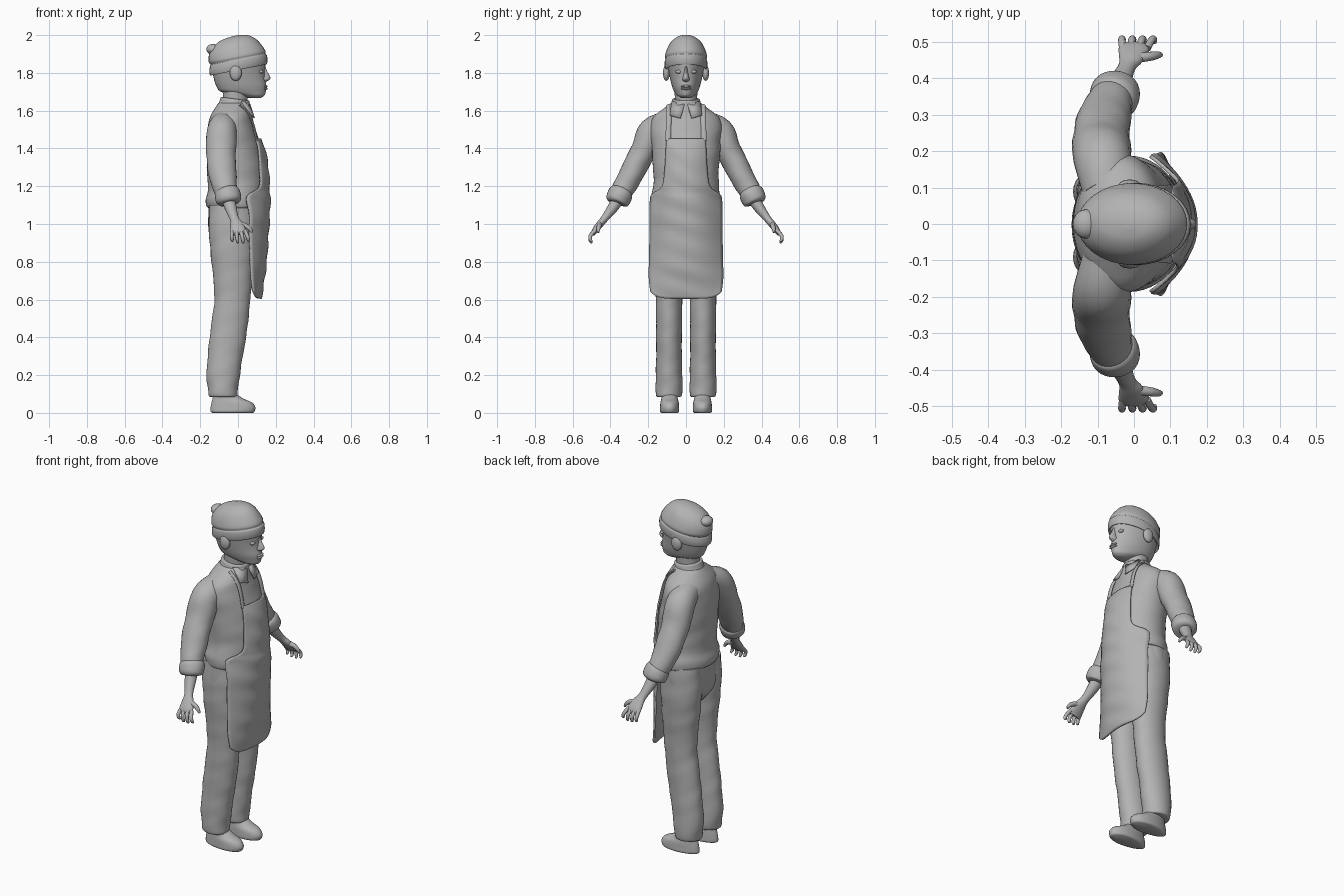
import bpy
import bmesh
import math
from mathutils import Vector

cube = bpy.data.objects.get("Cube")
if cube:
    bpy.data.objects.remove(cube)

grey = bpy.data.materials.new("plain_grey")
grey.use_nodes = True
tone = (0.45, 0.45, 0.45, 1)
grey.diffuse_color = tone
grey.node_tree.nodes["Principled BSDF"].inputs["Base Color"].default_value = tone

parts = []
X, Y, Z = Vector((1, 0, 0)), Vector((0, 1, 0)), Vector((0, 0, 1))


def finish(name, bm):
    bmesh.ops.recalc_face_normals(bm, faces=bm.faces)
    mesh = bpy.data.meshes.new(name)
    bm.to_mesh(mesh)
    bm.free()
    mesh.materials.append(grey)
    obj = bpy.data.objects.new(name, mesh)
    bpy.context.collection.objects.link(obj)
    parts.append(obj)
    return obj


def smooth_rows(rows, steps=4):
    """Catmull-Rom interpolation of equal-length rows."""
    pts = [rows[0]] + list(rows) + [rows[-1]]
    out = []
    for a, b, c, d in zip(pts, pts[1:], pts[2:], pts[3:]):
        for i in range(steps):
            t = i / steps
            out.append([0.5 * (2 * q + (r - p) * t + (2 * p - 5 * q + 4 * r - s) * t * t
                               + (3 * q - p - 3 * r + s) * t ** 3)
                        for p, q, r, s in zip(a, b, c, d)])
    return out + [list(rows[-1])]


def skin(name, rings):
    """Closed skin over a list of equal point rings."""
    bm = bmesh.new()
    loops = [[bm.verts.new(p) for p in ring] for ring in rings]
    n = len(loops[0])
    for low, high in zip(loops, loops[1:]):
        for i in range(n):
            j = (i + 1) % n
            bm.faces.new((low[i], low[j], high[j], high[i]))
    bm.faces.new(loops[0])
    bm.faces.new(loops[-1])
    return finish(name, bm)


def folds(z, angle):
    return math.sin(41 * z + 2 * math.sin(angle)) + 0.6 * math.sin(67 * z - 3 * angle)


def stack(name, rows, y=0, tilt=0, taper=0, wrinkle=0, n=32):
    """Level sections; each row is height, back x, front x, half width."""
    rings = []
    for z, back, front, half in smooth_rows(rows):
        mid, depth, ring = (back + front) / 2, (front - back) / 2, []
        for i in range(n):
            a = math.tau * i / n
            k = 1 + wrinkle * folds(z, a)
            x = mid + depth * k * math.cos(a)
            w = half * k * math.sin(a) * (1 - taper * math.cos(a))
            ring.append((x, y + w, z + tilt * x))
        rings.append(ring)
    return skin(name, rings)


def tube(name, rows, side=1, wrinkle=0, n=20):
    """Tube along a path; each row is x, y, z and two radii."""
    rows = smooth_rows(rows)
    rings = []
    for i, (x, y, z, ru, rv) in enumerate(rows):
        ahead, behind = rows[min(i + 1, len(rows) - 1)], rows[max(i - 1, 0)]
        t = (Vector(ahead[:3]) - Vector(behind[:3])).normalized()
        ref = X if abs(t.x) < 0.9 else Z
        u = (ref - t * ref.dot(t)).normalized()
        v = t.cross(u)
        ring = []
        for j in range(n):
            a = math.tau * j / n
            k = 1 + wrinkle * folds(z, a)
            p = Vector((x, y, z)) + u * ru * k * math.cos(a) + v * rv * k * math.sin(a)
            ring.append((p.x, p.y * side, p.z))
        rings.append(ring)
    return skin(name, rings)


def blob(name, centre, radii):
    bm = bmesh.new()
    bmesh.ops.create_uvsphere(bm, u_segments=20, v_segments=12, radius=1)
    for v in bm.verts:
        v.co = Vector(c + r * q for c, r, q in zip(centre, radii, v.co))
    return finish(name, bm)


def sheet(name, grid, thickness):
    """Cloth sheet from a grid of points."""
    bm = bmesh.new()
    g = [[bm.verts.new(p) for p in row] for row in grid]
    for a, b in zip(g, g[1:]):
        for i in range(len(a) - 1):
            bm.faces.new((a[i], a[i + 1], b[i + 1], b[i]))
    obj = finish(name, bm)
    mod = obj.modifiers.new("thickness", "SOLIDIFY")
    mod.thickness = thickness
    mod.offset = 0
    return obj


# Head, nose, lips and neck
stack("head", [(1.668, .05, .12, .025), (1.68, 0, .14, .045), (1.7, -.09, .147, .062),
               (1.73, -.115, .15, .074), (1.77, -.128, .143, .084), (1.81, -.135, .142, .092),
               (1.86, -.14, .145, .1), (1.9, -.13, .13, .09)], taper=.12)
stack("nose", [(1.752, .1, .148, .014), (1.765, .1, .168, .02), (1.78, .1, .17, .016),
               (1.81, .1, .154, .01), (1.835, .1, .145, .01)], n=16)
for name, z in (("upper_lip", 1.729), ("lower_lip", 1.717)):
    blob(name, (.145, 0, z), (.012, .027, .007))
stack("neck", [(1.58, -.08, .06, .06), (1.64, -.08, .05, .058),
               (1.69, -.08, .055, .06), (1.72, -.09, .06, .06)])

# Knitted cap with turned-up band and a soft tip at the back
stack("cap", [(1.825, -.135, .14, .098), (1.815, -.147, .152, .107), (1.84, -.152, .156, .113),
              (1.865, -.148, .152, .112), (1.873, -.145, .145, .108), (1.89, -.155, .144, .112),
              (1.93, -.153, .12, .1), (1.965, -.13, .09, .08), (1.99, -.09, .05, .048),
              (2, -.03, 0, .012)], tilt=.2)
blob("cap_tip", (-.132, 0, 1.925), (.036, .04, .028))

# Shirt body and collar
stack("shirt", [(1.085, -.14, .12, .17), (1.09, -.163, .135, .184), (1.13, -.17, .143, .187),
                (1.18, -.16, .143, .176), (1.25, -.162, .143, .172), (1.35, -.167, .133, .178),
                (1.45, -.167, .11, .185), (1.52, -.16, .088, .19), (1.57, -.145, .075, .17),
                (1.61, -.125, .068, .12), (1.64, -.105, .062, .08)], wrinkle=.008, n=48)
stack("collar", [(1.59, -.118, .07, .1), (1.63, -.1, .064, .08), (1.658, -.092, .06, .072),
                 (1.66, -.08, .05, .06)], tilt=-.13)

# Trouser seat
stack("trouser_seat", [(.86, -.1, .05, .09), (.92, -.145, .08, .16), (1, -.158, .09, .18),
                       (1.12, -.155, .11, .178)], wrinkle=.006)

# Apron: skirt wraps the hips and narrows to a bib; row is height, half width, front x, edge x
apron = []
COLS = 24
for z, half, front, edge in smooth_rows([
        (1.45, .1, .118, .095), (1.4, .105, .138, .108), (1.3, .11, .157, .115),
        (1.2, .125, .163, .115), (1.16, .175, .165, .06), (1.13, .187, .167, .045),
        (1.05, .19, .164, .06), (.95, .19, .158, .06), (.8, .193, .148, .065),
        (.7, .195, .135, .07), (.605, .188, .12, .08)], 5):
    row = []
    for i in range(COLS + 1):
        t = 2 * i / COLS - 1
        ripple = .003 * math.sin(52 * z + 3 * t) * (1 - t * t)
        lift = .04 * abs(t) ** 6 * max(0, 1 - (z - .6) / .2)
        row.append((edge + (front - edge) * (1 - abs(t) ** 2.2) + ripple, half * t, z + lift))
    apron.append(row)
sheet("apron", apron, .01)

for label, s in (("left", 1), ("right", -1)):
    # Face details
    blob(label + "_ear", (-.012, .104 * s, 1.8), (.032, .018, .042))
    blob(label + "_eyelid", (.123, .037 * s, 1.806), (.011, .02, .01))

    # Collar flap and apron strap
    sheet(label + "_collar_flap", [[(.062, .008 * s, 1.632), (.02, .075 * s, 1.65)],
                                   [(.086, .03 * s, 1.56), (.072, .085 * s, 1.575)]], .008)
    tube(label + "_apron_strap", [(.1, .095, 1.44, .006, .014), (.08, .092, 1.53, .006, .014),
                                  (.052, .09, 1.59, .006, .014), (.01, .088, 1.63, .006, .014)], s, n=12)

    # Sleeve with rolled cuff
    tube(label + "_sleeve", [(-.07, .09, 1.54, .07, .06), (-.085, .17, 1.49, .08, .08),
                             (-.09, .225, 1.39, .079, .068), (-.085, .275, 1.29, .075, .065),
                             (-.07, .325, 1.2, .066, .06), (-.055, .35, 1.15, .058, .054)],
         s, wrinkle=.02, n=28)
    tube(label + "_cuff", [(-.06, .335, 1.178, .056, .052), (-.056, .343, 1.163, .068, .065),
                           (-.05, .365, 1.122, .065, .063), (-.048, .37, 1.11, .046, .044)],
         s, wrinkle=.015, n=28)

    # Forearm, palm, fingers and thumb
    tube(label + "_forearm_and_palm", [(-.055, .35, 1.15, .036, .036), (-.04, .385, 1.09, .032, .029),
                                       (-.02, .43, 1.03, .024, .02), (-.008, .455, 1, .034, .019),
                                       (0, .482, .965, .042, .016), (.004, .492, .945, .034, .01)], s)
    for i in range(4):
        x = .022 * i - .03
        drop = .008 * (i in (1, 2))
        tube(f"{label}_finger_{i + 1}", [(x, .482, .965, .011, .011), (x * 1.25 + .004, .506, .938, .01, .01),
                                         (x * 1.3 + .008, .506, .918 - drop, .009, .009),
                                         (x * 1.3 + .01, .497, .908 - drop, .005, .005)], s, n=10)
    tube(label + "_thumb", [(.005, .455, 1, .014, .014), (.042, .46, .99, .013, .013),
                            (.065, .464, .972, .01, .01), (.074, .464, .955, .006, .006)], s, n=10)

    # Trouser leg and shoe
    stack(label + "_trouser_leg", [(.085, -.14, -.015, .055), (.09, -.155, -.004, .067),
                                   (.13, -.16, 0, .071), (.2, -.167, .01, .07), (.3, -.16, .025, .068),
                                   (.4, -.15, .043, .068), (.5, -.137, .055, .069), (.6, -.125, .065, .07),
                                   (.7, -.13, .073, .075), (.8, -.14, .08, .083), (.9, -.15, .085, .09),
                                   (1, -.155, .09, .09), (1.1, -.15, .09, .085)], y=.09 * s, wrinkle=.012)
    stack(label + "_shoe", [(0, -.135, .08, .042), (.008, -.145, .088, .05), (.03, -.145, .092, .05),
                            (.055, -.14, .074, .048), (.075, -.135, .03, .043),
                            (.1, -.13, -.01, .04)], y=.087 * s, taper=-.15)

# Smooth shading with crisp folds
bpy.ops.object.select_all(action="DESELECT")
for obj in parts:
    obj.select_set(True)
bpy.context.view_layer.objects.active = parts[0]
bpy.ops.object.shade_smooth_by_angle(angle=math.radians(45))
